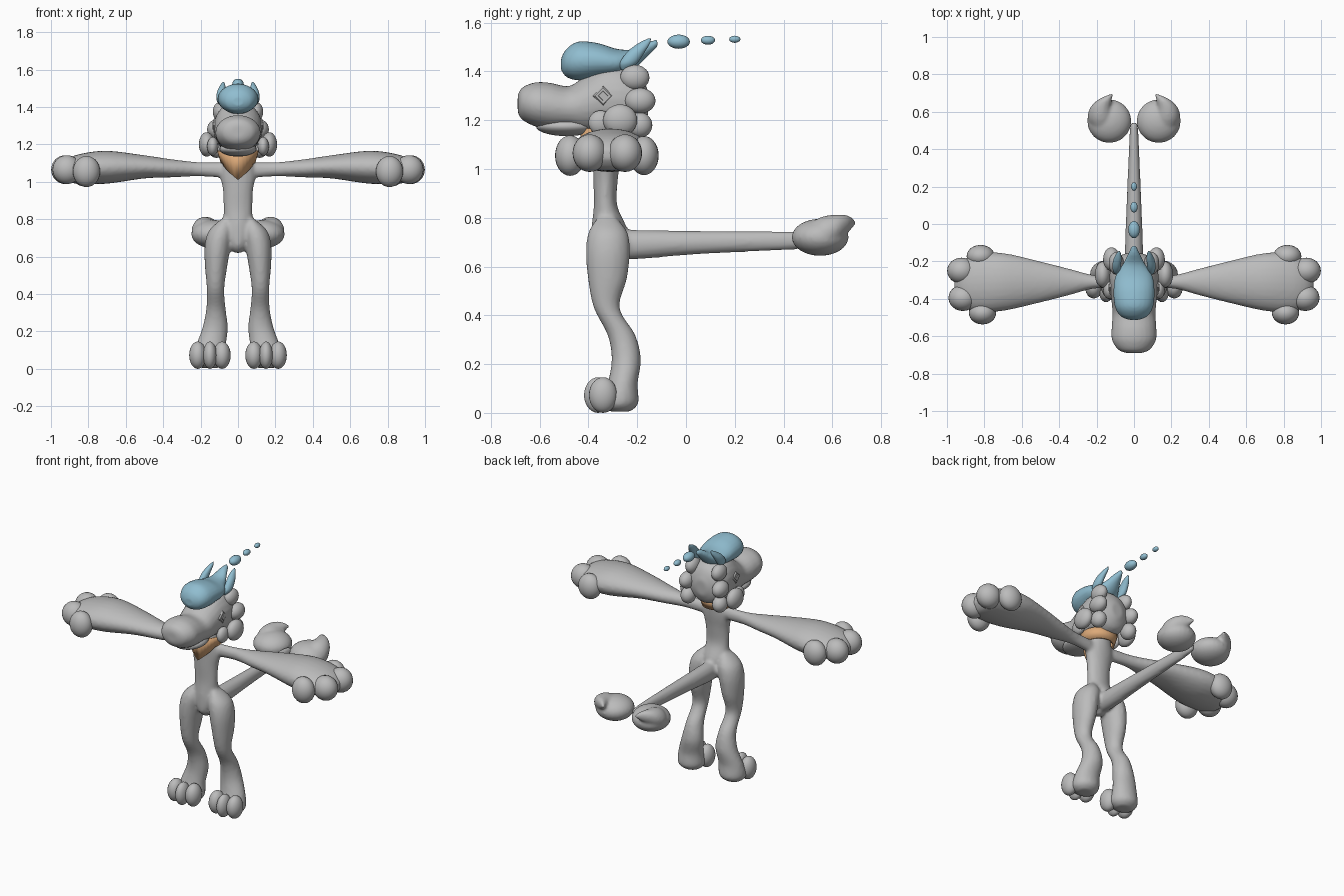
import bpy, bmesh, math
from mathutils import Vector, Matrix

if "Cube" in bpy.data.objects:
    bpy.data.objects.remove(bpy.data.objects["Cube"], do_unlink=True)


def material(name, rgb):
    m = bpy.data.materials.new(name)
    m.use_nodes = True
    m.diffuse_color = (*rgb, 1)
    m.node_tree.nodes["Principled BSDF"].inputs["Base Color"].default_value = (*rgb, 1)
    return m


GREY = material("grey fur", (0.5, 0.5, 0.5))
BLUE = material("light blue cloth", (0.28, 0.51, 0.63))
PEACH = material("peach scarf", (0.72, 0.4, 0.19))


def spline(a, b, c, d, t):
    return 0.5 * (2 * b + (c - a) * t + (2 * a - 5 * b + 4 * c - d) * t * t
                  + (3 * b - a - 3 * c + d) * t ** 3)


def loft(bm, axis, rows, sides=24, steps=5):
    """Oval sections along an axis; row = axis position, two centre
    coordinates and two radii in the remaining axes."""
    pts = [rows[0]] + rows + [rows[-1]]
    dense = []
    for i in range(1, len(pts) - 2):
        for s in range(steps):
            dense.append([spline(*q, s / steps) for q in zip(*pts[i - 1:i + 3])])
    dense.append(rows[-1])
    others = [k for k in range(3) if k != axis]
    rings = []
    for pos, u, v, ru, rv in dense:
        ring = []
        for k in range(sides):
            a = math.tau * k / sides
            co = Vector()
            co[axis] = pos
            co[others[0]] = u + abs(ru) * math.cos(a)
            co[others[1]] = v + abs(rv) * math.sin(a)
            ring.append(bm.verts.new(co))
        rings.append(ring)
    for r0, r1 in zip(rings, rings[1:]):
        for k in range(sides):
            j = (k + 1) % sides
            bm.faces.new((r0[k], r0[j], r1[j], r1[k]))
    bm.faces.new(rings[0])
    bm.faces.new(rings[-1])


def ball(bm, centre, radii):
    m = Matrix.Translation(centre) @ Matrix.Diagonal((*radii, 1))
    bmesh.ops.create_uvsphere(bm, u_segments=24, v_segments=14, radius=1, matrix=m)


def mirror(bm):
    """Add a copy of everything built so far on the other side."""
    copy = bmesh.ops.duplicate(bm, geom=bm.verts[:] + bm.edges[:] + bm.faces[:])["geom"]
    for v in copy:
        if isinstance(v, bmesh.types.BMVert):
            v.co.x = -v.co.x


def finish(bm, name, mat, voxel=0, smooth=True):
    bmesh.ops.recalc_face_normals(bm, faces=bm.faces[:])
    for f in bm.faces:
        f.smooth = smooth
    me = bpy.data.meshes.new(name)
    bm.to_mesh(me)
    bm.free()
    me.materials.append(mat)
    ob = bpy.data.objects.new(name, me)
    bpy.context.collection.objects.link(ob)
    if voxel:
        r = ob.modifiers.new("blend", "REMESH")
        r.mode = "VOXEL"
        r.voxel_size = voxel
        r.use_smooth_shade = True
        s = ob.modifiers.new("soften", "SMOOTH")
        s.factor = 0.5
        s.iterations = 4
    return ob


# Body: legs and arms, mirrored, then torso and tail
bm = bmesh.new()
loft(bm, 2, [(0.005, .15, -.27, .05, .04), (.04, .15, -.275, .085, .08),
             (.12, .145, -.26, .08, .062), (.22, .122, -.245, .068, .06),
             (.32, .118, -.265, .052, .057), (.43, .12, -.325, .047, .053),
             (.55, .117, -.322, .06, .08), (.66, .108, -.32, .07, .09),
             (.74, .09, -.32, .065, .08), (.8, .07, -.325, .02, .04)])
loft(bm, 0, [(.02, -.32, 1.06, .03, .045), (.2, -.31, 1.067, .034, .038),
             (.35, -.31, 1.072, .072, .048), (.5, -.31, 1.08, .11, .062),
             (.7, -.31, 1.078, .155, .088), (.84, -.315, 1.07, .155, .08),
             (.92, -.32, 1.06, .12, .06), (.96, -.32, 1.06, .05, .02)])
mirror(bm)
loft(bm, 2, [(.62, 0, -.33, .02, .02), (.66, 0, -.325, .05, .06),
             (.75, 0, -.315, .078, .073), (.85, 0, -.33, .077, .048),
             (.95, 0, -.33, .08, .05), (1.04, 0, -.325, .095, .056),
             (1.11, 0, -.325, .08, .06), (1.2, 0, -.32, .06, .06)])
loft(bm, 1, [(-.3, 0, .69, .045, .06), (-.2, 0, .69, .05, .06),
             (0, 0, .697, .044, .05), (.2, 0, .702, .036, .044),
             (.45, 0, .707, .025, .037), (.54, 0, .71, .02, .025)])
finish(bm, "body", GREY, voxel=0.011)

# Fingers and toes
bm = bmesh.new()
for c, r in [((.82, -.172, 1.055), (.075, .06, .08)), ((.922, -.25, 1.065), (.077, .07, .077)),
             ((.915, -.395, 1.065), (.077, .07, .077)), ((.81, -.475, 1.055), (.073, .062, .083))]:
    ball(bm, c, r)
mirror(bm)
finish(bm, "fingers", GREY)
bm = bmesh.new()
for x, y, rx in [(.085, -.34, .046), (.15, -.36, .037), (.215, -.34, .046)]:
    ball(bm, (x, y, .073), (rx, .058, .073))
mirror(bm)
finish(bm, "toes", GREY)

# Head with long muzzle and lower jaw
bm = bmesh.new()
loft(bm, 1, [(-.69, 0, 1.268, .04, .035), (-.672, 0, 1.268, .085, .066),
             (-.62, 0, 1.265, .118, .09), (-.56, 0, 1.258, .12, .096),
             (-.48, 0, 1.25, .115, .09), (-.42, 0, 1.262, .12, .115),
             (-.34, 0, 1.285, .128, .14), (-.26, 0, 1.285, .13, .145),
             (-.19, 0, 1.275, .11, .115), (-.155, 0, 1.27, .04, .05)])
finish(bm, "head", GREY, voxel=0.009)
bm = bmesh.new()
ball(bm, (0, -.49, 1.175), (.1, .125, .04))
finish(bm, "lower_jaw", GREY)

# Fur clumps around the cheeks and back of the head
bm = bmesh.new()
for c, r in [((.095, -.21, 1.375), (.04, .06, .052)), ((.12, -.188, 1.28), (.045, .063, .052)),
             ((.167, -.27, 1.2), (.042, .07, .065)), ((.115, -.19, 1.18), (.045, .052, .052)),
             ((.135, -.35, 1.19), (.03, .05, .05))]:
    ball(bm, c, r)
mirror(bm)
finish(bm, "fur_clumps", GREY)

# Diamond eyes: a thin plate with a raised rim
bm = bmesh.new()
for size, depth in [(.042, .008), (.024, .016)]:
    m = Matrix.Translation((.127, -.34, 1.3)) @ Matrix.Rotation(math.pi / 2, 4, "Y")
    bmesh.ops.create_cone(bm, cap_ends=True, segments=4, radius1=size,
                          radius2=size * 0.8, depth=depth, matrix=m)
mirror(bm)
finish(bm, "eyes", GREY, smooth=False)

# Cap with a back flick and two pointed ears
bm = bmesh.new()
loft(bm, 1, [(-.512, 0, 1.43, .03, .025), (-.49, 0, 1.435, .075, .058),
             (-.44, 0, 1.443, .103, .08), (-.36, 0, 1.443, .11, .073),
             (-.28, 0, 1.437, .1, .055), (-.215, 0, 1.45, .06, .042),
             (-.16, 0, 1.49, .032, .03), (-.115, 0, 1.517, .01, .015)])
finish(bm, "cap", BLUE, voxel=0.008)
bm = bmesh.new()
loft(bm, 2, [(1.405, .085, -.25, .008, .015), (1.435, .092, -.235, .022, .036),
             (1.48, .09, -.205, .022, .036), (1.515, .082, -.172, .014, .024),
             (1.535, .078, -.15, .003, .006)])
mirror(bm)
finish(bm, "cap_ears", BLUE)

# Droplets trailing behind the cap
bm = bmesh.new()
for y, z, r in [(-.03, 1.522, .046), (.09, 1.528, .029), (.2, 1.532, .023)]:
    ball(bm, (0, y, z), (r * .67, r, r * .63))
finish(bm, "droplets", BLUE)

# Scarf: a flared band that dips to a point in front
bm = bmesh.new()
n = 32
rows = []
for k in range(n):
    a = math.tau * k / n
    turn = min(a, math.tau - a)
    s, c = math.sin(a), math.cos(a)
    low = 1.01 + .09 * min(1, turn / 1.2)
    rows.append((bm.verts.new((s * .112, -.325 - c * .11, 1.165)),
                 bm.verts.new((s * .092, -.325 - c * .093, low))))
for k in range(n):
    (a, b), (c, d) = rows[k], rows[(k + 1) % n]
    bm.faces.new((a, b, d, c))
scarf = finish(bm, "scarf", PEACH)
scarf.modifiers.new("thickness", "SOLIDIFY").thickness = 0.012

# Tail tufts: round lobes whose tips curl inward
bm = bmesh.new()
ball(bm, (.132, .55, .72), (.118, .117, .076))
loft(bm, 1, [(.5, .17, .72, .05, .055), (.56, .178, .73, .07, .075),
             (.62, .177, .755, .058, .058), (.665, .155, .775, .036, .034),
             (.695, .118, .78, .008, .01)])
mirror(bm)
finish(bm, "tail_tufts", GREY, voxel=0.009)
